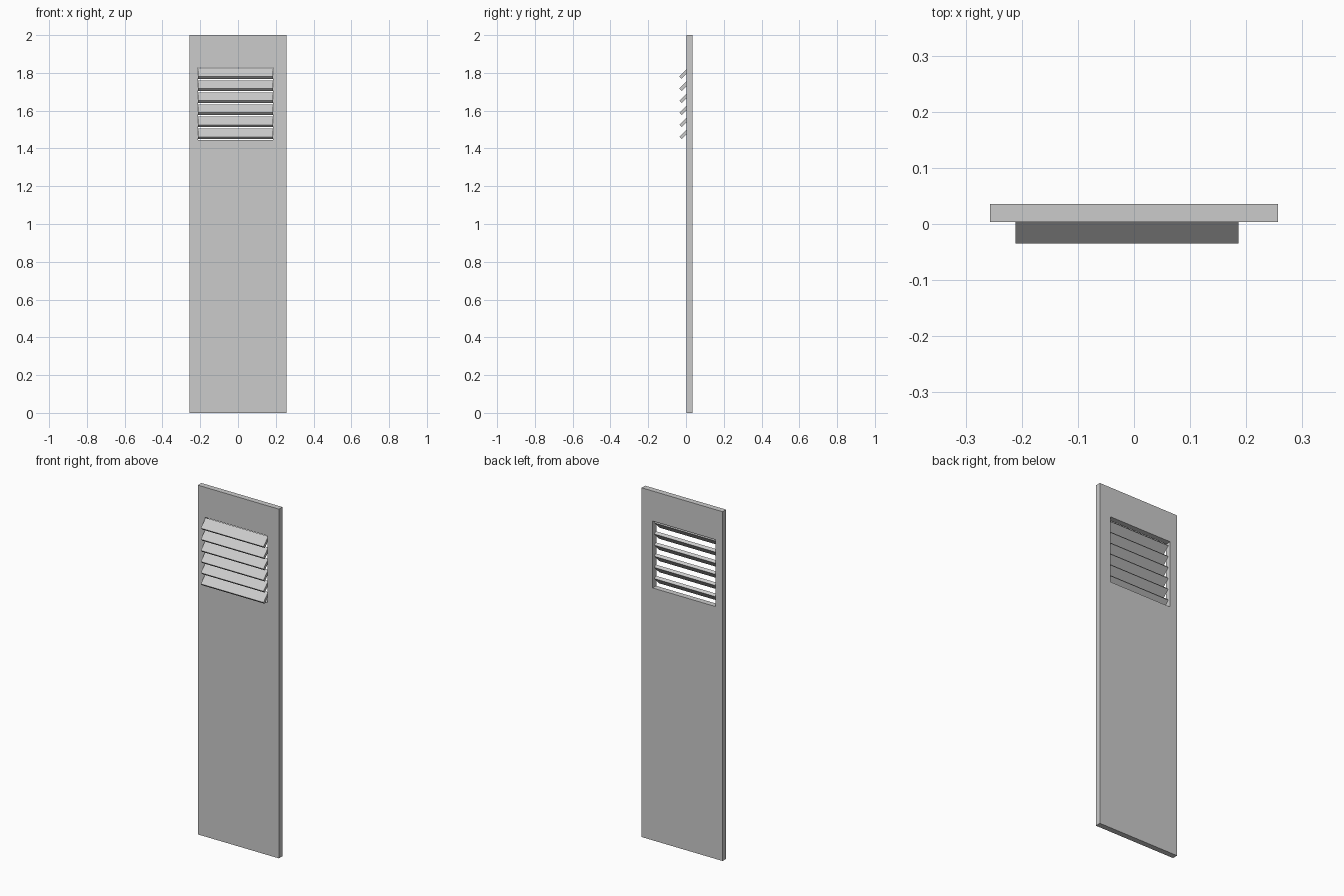
import bpy
from math import radians

if "Cube" in bpy.data.objects:
    bpy.data.objects.remove(bpy.data.objects["Cube"])


def box(name, center, size, tilt=0.0):
    bpy.ops.mesh.primitive_cube_add(size=1, location=center)
    ob = bpy.context.object
    ob.name = name
    ob.scale = size
    bpy.ops.object.transform_apply(location=False, rotation=False, scale=True)
    ob.rotation_euler.x = tilt
    return ob


X0, X1 = -0.211, 0.186      # vent opening, left and right
Z0, Z1 = 1.445, 1.828       # vent opening, bottom and top
VENT_X, VENT_W = (X0 + X1) / 2, X1 - X0
COUNT = 6

# Door panel with a rectangular vent opening
panel = box("door_panel", (0, 0.0195, 1.0), (0.513, 0.032, 2.0))
cutter = box("vent_cutter", (VENT_X, 0.0195, (Z0 + Z1) / 2), (VENT_W, 0.2, Z1 - Z0))
cutter.hide_render = True
cutter.hide_set(True)
cut = panel.modifiers.new("vent_opening", 'BOOLEAN')
cut.operation = 'DIFFERENCE'
cut.solver = 'EXACT'
cut.object = cutter

# Louvre slats, sloping down towards the front
pitch = (Z1 - Z0) / COUNT
for i in range(COUNT):
    z = Z0 + pitch * (i + 0.5)
    box(f"louvre_slat_{i + 1}", (VENT_X, -0.0075, z),
        (VENT_W, 0.061, 0.017), tilt=radians(45))
